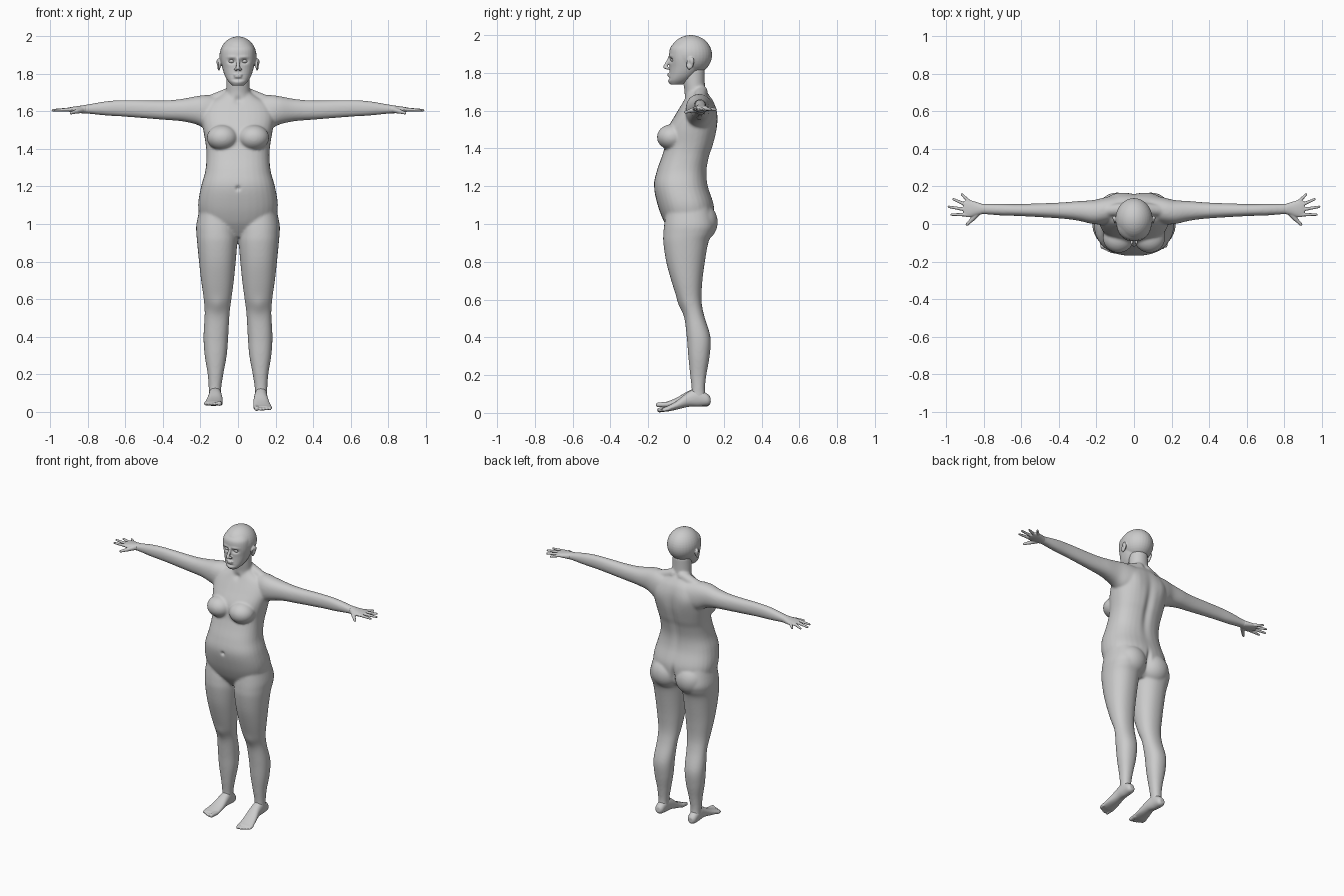
import bpy
import bmesh
import math
from mathutils import Matrix, Vector

cube = bpy.data.objects.get("Cube")
if cube:
    bpy.data.objects.remove(cube, do_unlink=True)

skin = bpy.data.materials.new("plain grey")
skin.use_nodes = True
GREY = (0.6, 0.6, 0.6, 1)
skin.diffuse_color = GREY
skin.node_tree.nodes["Principled BSDF"].inputs["Base Color"].default_value = GREY


def smooth_rows(rows, steps=5):
    """Pass a smooth curve through the rows of section sizes."""
    result = []
    last = len(rows) - 1
    for i in range(last):
        a, b, c, d = (Vector(rows[min(max(k, 0), last)]) for k in range(i - 1, i + 3))
        for k in range(steps):
            t = k / steps
            result.append(b + (c - a) * t / 2
                          + (a - b * 2.5 + c * 2 - d / 2) * t * t
                          + (b * 3 - a - c * 3 + d) * t ** 3 / 2)
    result.append(Vector(rows[last]))
    return result


def loft(bm, axis, rows, power=2.2, count=32):
    """Rounded sections along an axis; a row is place, low, high, low, high."""
    rings = []
    for place, a0, a1, b0, b1 in smooth_rows(rows):
        ring = []
        for k in range(count):
            angle = math.tau * k / count
            c, s = math.cos(angle), math.sin(angle)
            a = (a0 + a1) / 2 + (a1 - a0) / 2 * math.copysign(abs(c) ** (2 / power), c)
            b = (b0 + b1) / 2 + (b1 - b0) / 2 * math.copysign(abs(s) ** (2 / power), s)
            point = {"x": (place, a, b), "y": (a, place, b), "z": (a, b, place)}[axis]
            ring.append(bm.verts.new(point))
        rings.append(ring)
    for low, high in zip(rings, rings[1:]):
        for k in range(count):
            n = (k + 1) % count
            bm.faces.new((low[k], low[n], high[n], high[k]))
    bm.faces.new(rings[0][::-1])
    bm.faces.new(rings[-1])


def even(rows):
    """Turn half-width rows into rows centred across the body."""
    return [(z, -w, w, front, back) for z, w, front, back in rows]


def ball(bm, centre, radii, turn=0):
    matrix = (Matrix.Translation(centre) @ Matrix.Rotation(turn, 4, "X")
              @ Matrix.Diagonal((*radii, 1)))
    bmesh.ops.create_uvsphere(bm, u_segments=32, v_segments=20, radius=1, matrix=matrix)


def limb(bm, start, end, r0, r1):
    """Tapered rod with round ends."""
    start, end = Vector(start), Vector(end)
    way = end - start
    matrix = (Matrix.Translation((start + end) / 2)
              @ way.to_track_quat("Z", "Y").to_matrix().to_4x4())
    bmesh.ops.create_cone(bm, cap_ends=True, segments=20, radius1=r0, radius2=r1,
                          depth=way.length, matrix=matrix)
    ball(bm, start, (r0, r0, r0))
    ball(bm, end, (r1, r1, r1))


def flip(bm):
    bmesh.ops.scale(bm, vec=(-1, 1, 1), verts=bm.verts[:])


def mirror(bm):
    copy = bmesh.ops.duplicate(bm, geom=bm.verts[:] + bm.edges[:] + bm.faces[:])
    verts = [g for g in copy["geom"] if isinstance(g, bmesh.types.BMVert)]
    bmesh.ops.scale(bm, vec=(-1, 1, 1), verts=verts)


def finish(bm, name, voxel=0, rounds=4, pushes=()):
    """Fuse the shells, soften them and sculpt with soft pushes."""
    bmesh.ops.recalc_face_normals(bm, faces=bm.faces[:])
    mesh = bpy.data.meshes.new(name)
    bm.to_mesh(mesh)
    bm.free()
    obj = bpy.data.objects.new(name, mesh)
    bpy.context.collection.objects.link(obj)
    if voxel:
        fuse = obj.modifiers.new("fuse", "REMESH")
        fuse.mode = "VOXEL"
        fuse.voxel_size = voxel
        soften = obj.modifiers.new("soften", "SMOOTH")
        soften.factor = 0.5
        soften.iterations = rounds
        graph = bpy.context.evaluated_depsgraph_get()
        fused = bpy.data.meshes.new_from_object(obj.evaluated_get(graph))
        obj.modifiers.clear()
        obj.data = fused
        bpy.data.meshes.remove(mesh)
        fused.name = name
    for centre, size, move in pushes:
        for side in ((1, -1) if centre[0] else (1,)):
            cx, cy, cz = centre[0] * side, centre[1], centre[2]
            shift = Vector((move[0] * side, move[1], move[2]))
            for v in obj.data.vertices:
                far = (((v.co.x - cx) / size[0]) ** 2 + ((v.co.y - cy) / size[1]) ** 2
                       + ((v.co.z - cz) / size[2]) ** 2)
                if far < 6:
                    v.co += shift * math.exp(-far)
    obj.data.materials.clear()
    obj.data.materials.append(skin)
    obj.data.shade_smooth()
    return obj


# Body: arms, legs, breasts and buttocks mirrored, then torso and neck
body = bmesh.new()
loft(body, "x", [
    (.08, .02, .15, 1.5, 1.68), (.16, 0, .14, 1.5, 1.688), (.22, 0, .127, 1.53, 1.682),
    (.3, .018, .122, 1.548, 1.667), (.4, .03, .114, 1.556, 1.659),
    (.6, .042, .107, 1.572, 1.661), (.7, .045, .108, 1.578, 1.655),
    (.8, .052, .108, 1.588, 1.638), (.84, .05, .112, 1.59, 1.632)])
loft(body, "z", [
    (.07, .09, .156, .02, .11), (.12, .09, .156, .03, .1), (.2, .078, .162, .022, .108),
    (.3, .06, .178, .012, .125), (.4, .052, .184, .004, .13), (.52, .045, .178, -.012, .095),
    (.6, .035, .183, -.045, .082), (.7, .022, .197, -.078, .087),
    (.8, .012, .208, -.105, .1), (.9, .004, .218, -.12, .118),
    (.95, .004, .222, -.12, .14), (1, .008, .222, -.115, .15), (1.1, .04, .2, -.1, .12)])
ball(body, (.083, -.075, 1.46), (.083, .079, .068))
ball(body, (.09, .08, 1.01), (.1, .088, .1))
limb(body, (.03, .08, 1.7), (.17, .07, 1.645), .035, .033)
mirror(body)
loft(body, "z", even([
    (.93, .07, -.06, .08), (.97, .14, -.09, .125), (1.02, .195, -.12, .145),
    (1.1, .213, -.15, .148), (1.2, .197, -.17, .117), (1.28, .175, -.155, .11),
    (1.36, .168, -.127, .125), (1.42, .172, -.11, .145), (1.5, .185, -.1, .163),
    (1.58, .195, -.055, .165), (1.64, .17, -.02, .15), (1.68, .1, 0, .125),
    (1.71, .06, .01, .1)]), 2.4)
loft(body, "z", even([
    (1.6, .08, -.02, .13), (1.66, .07, -.012, .118), (1.7, .064, -.008, .104),
    (1.75, .062, -.015, .1), (1.82, .06, -.02, .1)]), 2)
finish(body, "body", .006, 14, [
    ((0, .15, 1.4), (.025, .1, .17), (0, -.014, 0)),
    ((0, .15, 1.02), (.014, .1, .06), (0, -.02, 0)),
    ((0, -.17, 1.19), (.012, .05, .012), (0, .012, 0)),
    ((.1, .16, 1.56), (.05, .05, .07), (0, .007, 0)),
    ((.11, -.035, .56), (.035, .04, .045), (0, -.007, 0)),
    ((0, -.01, 1.66), (.02, .04, .02), (0, .01, 0))])

# Head: skull, jaw, nose, lips and ears
head = bmesh.new()
ball(head, (.102, .022, 1.85), (.009, .02, .034), -.2)
ball(head, (.107, .03, 1.862), (.008, .014, .02), -.2)
ball(head, (.012, -.098, 1.825), (.009, .012, .008))
mirror(head)
ball(head, (0, .025, 1.895), (.099, .113, .105))
loft(head, "z", even([
    (1.738, .03, -.083, -.02), (1.76, .052, -.092, .02), (1.79, .07, -.088, .055),
    (1.83, .083, -.086, .08), (1.88, .091, -.089, .08), (1.93, .088, -.085, .08),
    (1.96, .07, -.06, .07)]))
limb(head, (0, -.088, 1.88), (0, -.11, 1.831), .008, .011)
ball(head, (0, -.09, 1.795), (.025, .009, .005))
ball(head, (0, -.089, 1.785), (.021, .009, .006))
finish(head, "head", .004, 6, [
    ((.034, -.087, 1.868), (.02, .03, .012), (0, .015, 0)),
    ((.034, -.087, 1.89), (.025, .03, .008), (0, -.004, 0)),
    ((0, -.09, 1.77), (.03, .03, .007), (0, .005, 0)),
    ((0, -.095, 1.755), (.02, .03, .012), (0, -.004, 0)),
    ((.11, .017, 1.852), (.01, .009, .014), (-.006, 0, 0))])

# Eyes set in the sockets
eyes = bmesh.new()
ball(eyes, (.034, -.067, 1.868), (.016, .014, .01))
mirror(eyes)
finish(eyes, "eyes")

# Hands: palm, thumb and fingers
FINGERS = [  # knuckle x, y and tip x, y
    (.885, .05, .974, .05), (.895, .076, .988, .092),
    (.89, .1, .963, .132), (.875, .115, .918, .158)]
for side in ("left", "right"):
    hand = bmesh.new()
    loft(hand, "x", [
        (.81, .052, .108, 1.589, 1.636), (.84, .045, .117, 1.591, 1.631),
        (.87, .037, .126, 1.594, 1.627), (.895, .037, .128, 1.598, 1.623),
        (.91, .05, .115, 1.602, 1.619)])
    for kx, ky, tx, ty in FINGERS:
        limb(hand, (kx, ky, 1.611), (tx, ty, 1.607), .0105, .0065)
    limb(hand, (.835, .058, 1.608), (.862, .026, 1.6), .016, .012)
    limb(hand, (.862, .026, 1.6), (.89, -.002, 1.592), .011, .008)
    if side == "right":
        flip(hand)
    finish(hand, side + "_hand", .003, 4)

# Feet: heel to ball, then toes; the left foot points down a little
for side in ("left", "right"):
    foot = bmesh.new()
    loft(foot, "y", [
        (.128, .107, .139, .045, .08), (.11, .094, .152, .034, .1),
        (.06, .09, .156, .034, .13), (.01, .085, .158, .04, .115),
        (-.05, .081, .17, .034, .08), (-.1, .081, .179, .03, .06),
        (-.125, .086, .172, .034, .054)])
    limb(foot, (.096, -.1, .044), (.1, -.147, .043), .014, .013)
    for k in range(4):
        x = .121 + .0165 * k
        limb(foot, (x, -.1, .043), (x, -.148 + .008 * k, .04), .011, .0085)
    if side == "right":
        flip(foot)
    else:
        pivot = Vector((.12, .07, .08))
        bmesh.ops.rotate(foot, cent=pivot, verts=foot.verts[:],
                         matrix=Matrix.Rotation(math.radians(7.5), 3, "X"))
    finish(foot, side + "_foot", .004, 5)
